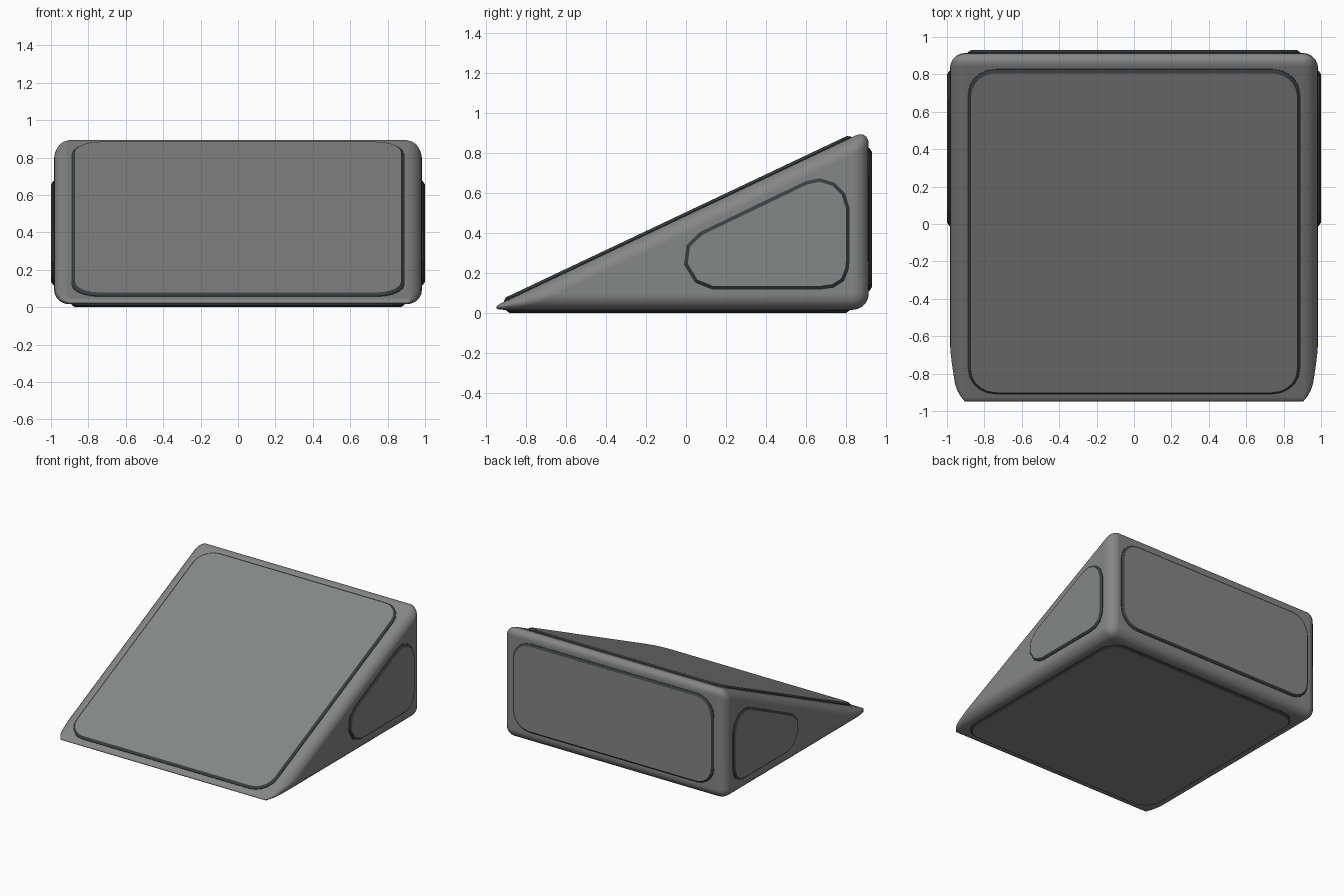
import bpy, bmesh, math
from mathutils import Vector

if "Cube" in bpy.data.objects:
    bpy.data.objects.remove(bpy.data.objects["Cube"])


def material(name, rgb):
    m = bpy.data.materials.new(name)
    m.diffuse_color = (*rgb, 1)
    m.use_nodes = True
    m.node_tree.nodes["Principled BSDF"].inputs["Base Color"].default_value = m.diffuse_color
    return m


GREY = material("mid grey", (0.235, 0.238, 0.24))
DARK = material("dark slate", (0.040, 0.048, 0.051))

# Wedge dimensions before rounding
HW, Z0, Z1, YF, YB = 0.984, 0.016, 0.919, -0.995, 0.914
MARGIN, RAISE, RIM = 0.095, 0.016, 0.018


def make_object(name, bm, mats):
    bmesh.ops.recalc_face_normals(bm, faces=bm.faces[:])
    me = bpy.data.meshes.new(name)
    bm.to_mesh(me)
    bm.free()
    for m in mats:
        me.materials.append(m)
    ob = bpy.data.objects.new(name, me)
    bpy.context.collection.objects.link(ob)
    return ob


# Rounded wedge body
bm = bmesh.new()
profile = [(YF, Z0), (YB, Z0), (YB, Z1)]
left = [bm.verts.new((-HW, y, z)) for y, z in profile]
right = [bm.verts.new((HW, y, z)) for y, z in profile]
bm.faces.new(left)
bm.faces.new(right)
for i in range(3):
    j = (i + 1) % 3
    bm.faces.new((left[i], left[j], right[j], right[i]))
for f in bm.faces:
    f.smooth = True
body = make_object("wedge_body", bm, [GREY])
bev = body.modifiers.new("rounded edges", 'BEVEL')
bev.width = 0.08
bev.segments = 5
bev.limit_method = 'NONE'
bev.harden_normals = True


def rounded_rect(u0, u1, v0, v1, r=0.15, seg=5):
    pts = []
    for k, (cu, cv) in enumerate([(u1 - r, v1 - r), (u0 + r, v1 - r),
                                  (u0 + r, v0 + r), (u1 - r, v0 + r)]):
        for i in range(seg + 1):
            a = math.pi / 2 * (k + i / seg)
            pts.append((cu + r * math.cos(a), cv + r * math.sin(a)))
    return pts


def shrink(pts, d):
    """Move a counter-clockwise convex outline inwards by d."""
    out = []
    for i, p in enumerate(pts):
        p = Vector(p)
        e1 = (p - Vector(pts[i - 1])).normalized()
        e2 = (Vector(pts[(i + 1) % len(pts)]) - p).normalized()
        n1, n2 = Vector((-e1.y, e1.x)), Vector((-e2.y, e2.x))
        out.append(tuple(p + (n1 + n2) * d / (1 + n1.dot(n2))))
    return out


def panel(name, pts, origin, u, v, n):
    """Raised plate with a dark sloping rim."""
    origin, u, v, n = map(Vector, (origin, u, v, n))
    bm = bmesh.new()
    rings = []
    for outline, h in ((pts, -0.004), (pts, 0.004), (shrink(pts, RIM), RAISE)):
        rings.append([bm.verts.new(origin + u * a + v * b + n * h)
                      for a, b in outline])
    bm.faces.new(rings[0]).material_index = 1
    bm.faces.new(rings[2])
    for lo, hi in zip(rings, rings[1:]):
        for i in range(len(pts)):
            j = (i + 1) % len(pts)
            bm.faces.new((lo[i], lo[j], hi[j], hi[i])).material_index = 1
    return make_object(name, bm, [GREY, DARK])


# Panels on the slope, back and underside
W = HW - MARGIN
ang = math.atan2(Z1 - Z0, YB - YF)
length = math.hypot(Z1 - Z0, YB - YF)
c, s = math.cos(ang), math.sin(ang)
panel("slope_panel", rounded_rect(-W, W, MARGIN, length - MARGIN),
      (0, YF, Z0), (1, 0, 0), (0, c, s), (0, -s, c))
panel("back_panel", rounded_rect(-W, W, Z0 + MARGIN, Z1 - MARGIN),
      (0, YB, 0), (-1, 0, 0), (0, 0, 1), (0, 1, 0))
panel("bottom_panel", rounded_rect(-W, W, -YB + MARGIN, -YF - MARGIN),
      (0, 0, Z0), (1, 0, 0), (0, -1, 0), (0, 0, -1))

# Matching side panels
side = [(0.13, 0.118), (0.68, 0.118), (0.74, 0.127), (0.79, 0.16),
        (0.813, 0.215), (0.819, 0.27), (0.819, 0.523), (0.795, 0.60),
        (0.742, 0.652), (0.67, 0.674), (0.60, 0.66), (0.07, 0.405),
        (0.003, 0.34), (-0.01, 0.243), (0.045, 0.152)]
for name, sx in (("right", 1), ("left", -1)):
    panel(name + "_panel", side, (sx * HW, 0, 0),
          (0, 1, 0), (0, 0, 1), (sx, 0, 0))
